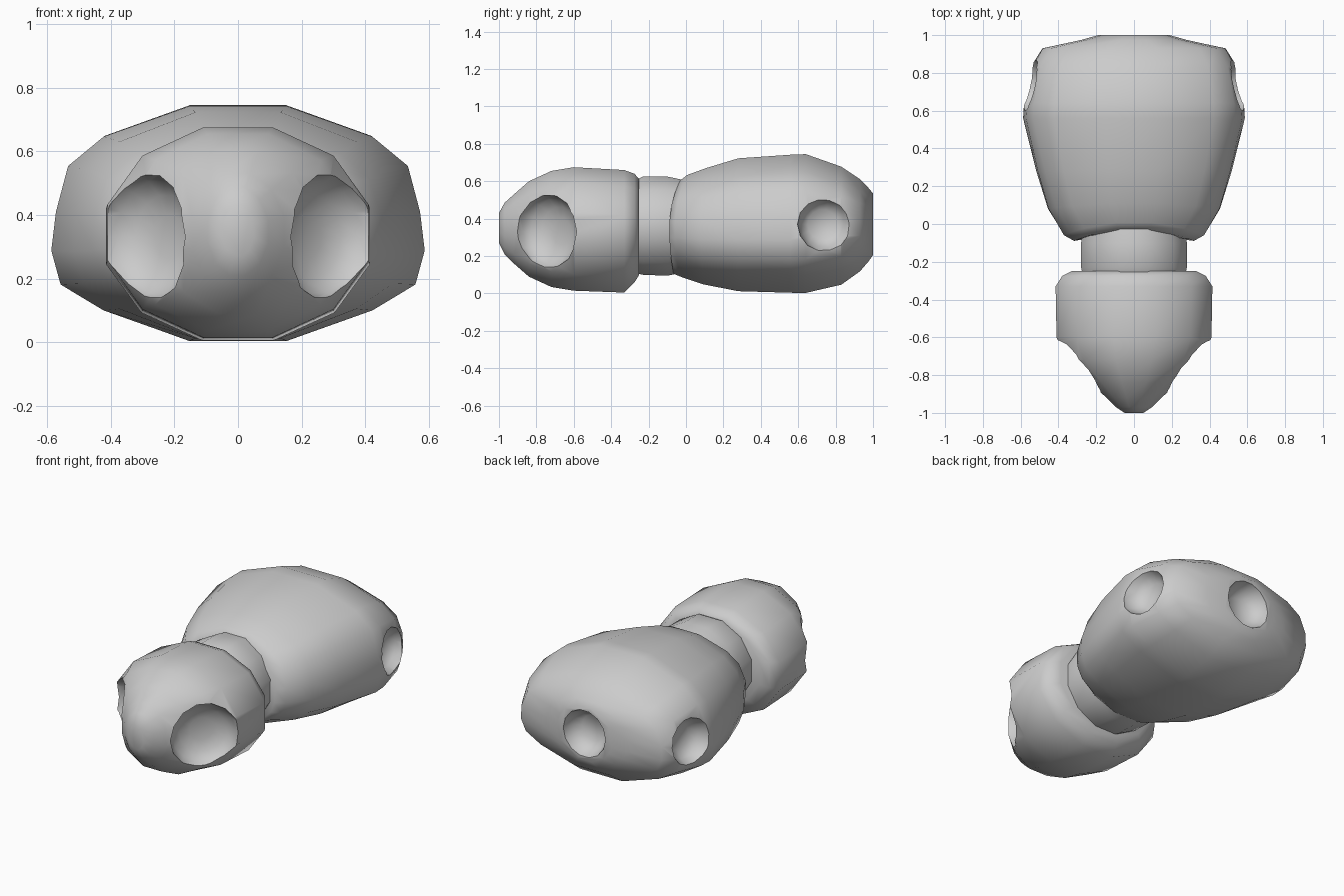
import bpy, bmesh, math
from mathutils import Vector

if "Cube" in bpy.data.objects:
    bpy.data.objects.remove(bpy.data.objects["Cube"])


def make_object(name, rings):
    """Skin a list of closed rings and cap both ends."""
    bm = bmesh.new()
    loops = [[bm.verts.new(p) for p in ring] for ring in rings]
    n = len(loops[0])
    for a, b in zip(loops, loops[1:]):
        for i in range(n):
            j = (i + 1) % n
            bm.faces.new((a[i], a[j], b[j], b[i]))
    bm.faces.new(loops[0])
    bm.faces.new(loops[-1])
    bmesh.ops.recalc_face_normals(bm, faces=bm.faces)
    mesh = bpy.data.meshes.new(name)
    bm.to_mesh(mesh)
    bm.free()
    obj = bpy.data.objects.new(name, mesh)
    bpy.context.collection.objects.link(obj)
    return obj


def oval(y, half_x, lo, hi):
    """Twelve-sided ring with flat top and sides."""
    k = 1 / math.cos(math.radians(15))
    angles = [math.radians(15 + 30 * i) for i in range(12)]
    return [(half_x * k * math.cos(a), y,
             (lo + hi) / 2 + (hi - lo) / 2 * k * math.sin(a)) for a in angles]


HALF = [(.26, 1), (.72, .74), (.91, .49), (.975, .1),
        (1, -.23), (.95, -.52), (.72, -.74), (.26, -1)]
SECTION = HALF + [(-x, z) for x, z in reversed(HALF)]


def barrel(y, half_x, lo, hi, roundness=0, sweep=0):
    """Body ring: wide, low-slung section, optionally rounded or swept back."""
    ring = []
    for x, z in SECTION:
        r = math.hypot(x, z)
        f = (1 - roundness) + roundness / r
        x, z = x * f, z * f
        back = sweep * z * z * (1 if z > 0 else .4)
        ring.append((x * half_x, y + back, (lo + hi) / 2 + z * (hi - lo) / 2))
    return ring


def carve(target, center, direction, profile):
    """Cut a round socket; profile lists (distance along axis, radius)."""
    axis = Vector(direction).normalized()
    q = axis.to_track_quat('Z', 'Y')
    rings = []
    for d, r in profile:
        rings.append([Vector(center) + q @ Vector((r * math.cos(t), r * math.sin(t), d))
                      for t in [math.tau * i / 14 for i in range(14)]])
    cutter = make_object("socket_cutter", rings)
    cutter.hide_render = True
    mod = target.modifiers.new("socket", 'BOOLEAN')
    mod.operation = 'DIFFERENCE'
    mod.solver = 'EXACT'
    mod.object = cutter
    bpy.context.view_layer.objects.active = target
    bpy.ops.object.modifier_apply(modifier=mod.name)
    bpy.data.objects.remove(cutter)


# Head: domed snout, bevelled at the neck
head = make_object("head", [oval(*r) for r in [
    (-.25, .33, .10, .61), (-.275, .38, .06, .64), (-.33, .415, .005, .66),
    (-.60, .41, .015, .675), (-.72, .355, .035, .655), (-.84, .235, .09, .60),
    (-.92, .145, .16, .53), (-.97, .095, .21, .485), (-1.0, .05, .27, .43)]])

# Eye sockets, facing diagonally forward
for s in (-1, 1):
    carve(head, (s * .28, -.73, .33), (s, -1, 0),
          [(.3, .215), (.0, .20), (-.04, .18), (-.075, .135), (-.095, .07)])

# Neck
neck = make_object("neck", [oval(*r) for r in [
    (-.28, .27, .11, .60), (-.23, .28, .10, .625),
    (-.10, .28, .095, .625), (.02, .26, .12, .60)]])

# Body: barrel widening toward the rear
body = make_object("body", [barrel(*r) for r in [
    (-.09, .32, .10, .61, .8, .06), (-.06, .375, .085, .64, .7, .07),
    (.08, .46, .045, .675, .4, .03), (.28, .52, .01, .725, .2),
    (.56, .587, .004, .742), (.64, .582, .003, .745), (.83, .55, .045, .68, .2),
    (.93, .49, .115, .615, .4), (.975, .28, .165, .57, .8), (1.0, .19, .20, .54, 1)]])

# Leg sockets on the sides and one tail socket at the rear
bowl = [(.2, .15), (.0, .145), (-.05, .12), (-.09, .08)]
for s in (-1, 1):
    carve(body, (s * .55, .74, .37), (s, .12, 0), bowl)
carve(body, (0, .995, .37), (0, 1, 0), bowl)

# Smooth shading with crisp rims
for obj in (head, neck, body):
    bpy.ops.object.select_all(action='DESELECT')
    obj.select_set(True)
    bpy.context.view_layer.objects.active = obj
    bpy.ops.object.shade_smooth_by_angle(angle=math.radians(50))
